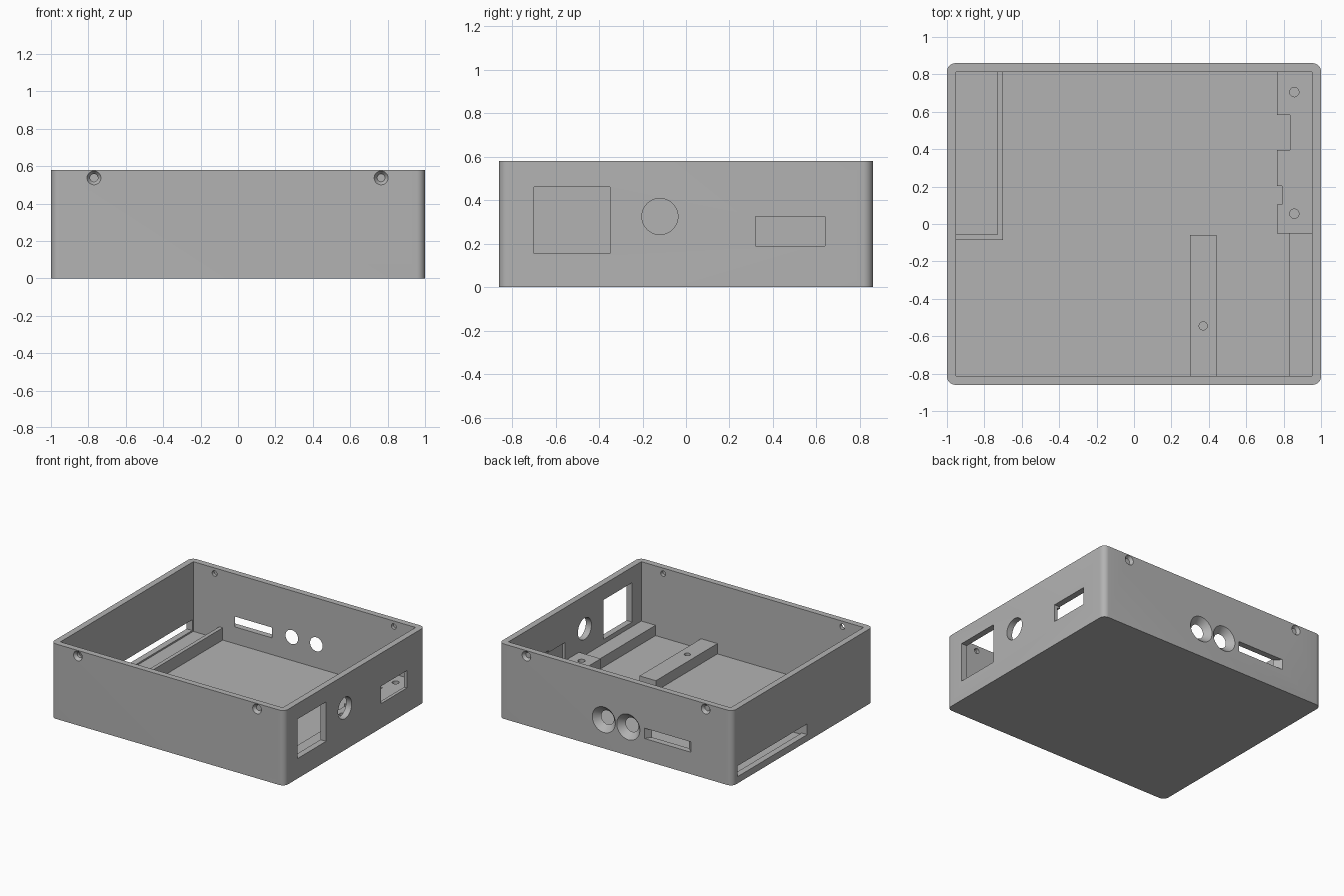
import bpy, bmesh, math
from mathutils import Matrix, Vector

old = bpy.data.objects.get("Cube")
if old:
    bpy.data.objects.remove(old, do_unlink=True)

grey = bpy.data.materials.new("plain grey")
grey.use_nodes = True
grey.diffuse_color = (0.45, 0.45, 0.45, 1)
grey.node_tree.nodes["Principled BSDF"].inputs["Base Color"].default_value = grey.diffuse_color

HX, HY, H = 1.0, 0.86, 0.58      # outer half sizes and height
IX, IY = 0.952, 0.813            # inner half sizes
FLOOR = 0.04


def finish(name, bm):
    bmesh.ops.recalc_face_normals(bm, faces=bm.faces)
    mesh = bpy.data.meshes.new(name)
    bm.to_mesh(mesh)
    bm.free()
    mesh.materials.append(grey)
    ob = bpy.data.objects.new(name, mesh)
    bpy.context.collection.objects.link(ob)
    return ob


def box(name, x, y, z):
    bm = bmesh.new()
    bmesh.ops.create_cube(bm, size=1)
    for v in bm.verts:
        v.co = Vector([(r[0] + r[1]) / 2 + c * (r[1] - r[0])
                       for c, r in zip(v.co, (x, y, z))])
    return finish(name, bm)


def cone(name, start, end, r1, r2, sides=40):
    a, b = Vector(start), Vector(end)
    turn = (b - a).to_track_quat('Z', 'Y').to_matrix().to_4x4()
    bm = bmesh.new()
    bmesh.ops.create_cone(bm, cap_ends=True, segments=sides, radius1=r1, radius2=r2,
                          depth=(b - a).length,
                          matrix=Matrix.Translation((a + b) / 2) @ turn)
    return finish(name, bm)


def cut(ob, cutter):
    mod = ob.modifiers.new("cut", 'BOOLEAN')
    mod.operation = 'DIFFERENCE'
    mod.solver = 'EXACT'
    mod.object = cutter
    bpy.context.view_layer.objects.active = ob
    bpy.ops.object.modifier_apply(modifier=mod.name)
    bpy.data.objects.remove(cutter, do_unlink=True)


# Case shell: block with rounded upright edges, hollowed out
case = box("case", (-HX, HX), (-HY, HY), (0, H))
bm = bmesh.new()
bm.from_mesh(case.data)
upright = [e for e in bm.edges if abs(e.verts[0].co.z - e.verts[1].co.z) > 0.1]
bmesh.ops.bevel(bm, geom=upright, offset=0.045, segments=8, profile=0.5, affect='EDGES')
bm.to_mesh(case.data)
bm.free()
cut(case, box("cavity", (-IX, IX), (-IY, IY), (FLOOR, 1)))

# Right wall: window, round hole, port with a shallow inner pocket
cut(case, box("window", (0.9, 1.1), (-0.7, -0.35), (0.155, 0.46)))
cut(case, cone("round_port", (0.9, -0.12, 0.325), (1.1, -0.12, 0.325), 0.083, 0.083, 48))
cut(case, box("pocket", (0.9, 0.975), (0.12, 0.79), (0.17, 0.31)))
cut(case, box("port", (0.9, 1.1), (0.32, 0.64), (0.19, 0.325)))

# Left wall: long low slot
cut(case, box("long_slot", (-1.1, -0.9), (-0.055, 0.8), (0.052, 0.135)))

# Back wall: two funnel holes and a slot with slanted ends
for x in (-0.108, 0.102):
    cut(case, cone("funnel", (x, HY + 0.001, 0.222), (x, IY, 0.222), 0.1, 0.054))
    cut(case, cone("hole", (x, 0.75, 0.222), (x, 0.9, 0.222), 0.053, 0.053))
slot = box("back_slot", (-0.595, -0.28), (IY - 0.002, HY + 0.002), (0.17, 0.25))
for v in slot.data.vertices:
    if v.co.y > 0.84:
        v.co.x += 0.035 if v.co.x > -0.4 else -0.052
cut(case, slot)

# Countersunk screw holes in the front and back walls
for side in (-1, 1):
    for x in (-0.77, 0.765):
        cut(case, cone("screw_hole", (x, side * 0.7, 0.537), (x, side, 0.537), 0.021, 0.021, 24))
        cut(case, cone("countersink", (x, side * (HY + 0.001), 0.537),
                       (x, side * 0.838, 0.537), 0.038, 0.021, 24))

# L-shaped rib around the left compartment
low = FLOOR - 0.01
box("left_rib", (-0.73, -0.70), (-0.085, IY + 0.005), (low, 0.135))
box("left_rib_end", (-IX - 0.005, -0.73), (-0.085, -0.055), (low, 0.135))

# Support bars on the floor
bar = box("middle_bar", (0.30, 0.44), (-IY - 0.005, -0.06), (low, 0.12))
cut(bar, cone("bar_hole", (0.37, -0.545, FLOOR), (0.37, -0.545, 0.3), 0.022, 0.022, 24))
box("side_bar", (0.83, IX + 0.005), (-IY - 0.005, -0.05), (low, 0.12))

# Mounting block with two screw holes and two notches
block = box("mounting_block", (0.765, IX + 0.005), (-0.05, IY + 0.005), (low, 0.17))
for y in (0.055, 0.705):
    cut(block, cone("block_hole", (0.857, y, FLOOR), (0.857, y, 0.3), 0.025, 0.025, 24))
cut(block, box("wide_notch", (0.7, 0.833), (0.395, 0.582), (0, 0.3)))
cut(block, box("small_notch", (0.7, 0.79), (0.105, 0.203), (0, 0.3)))

# Smooth the round surfaces, keep corners sharp
for ob in (case, bar, block):
    bpy.ops.object.select_all(action='DESELECT')
    ob.select_set(True)
    bpy.context.view_layer.objects.active = ob
    bpy.ops.object.shade_smooth_by_angle(angle=math.radians(25))
